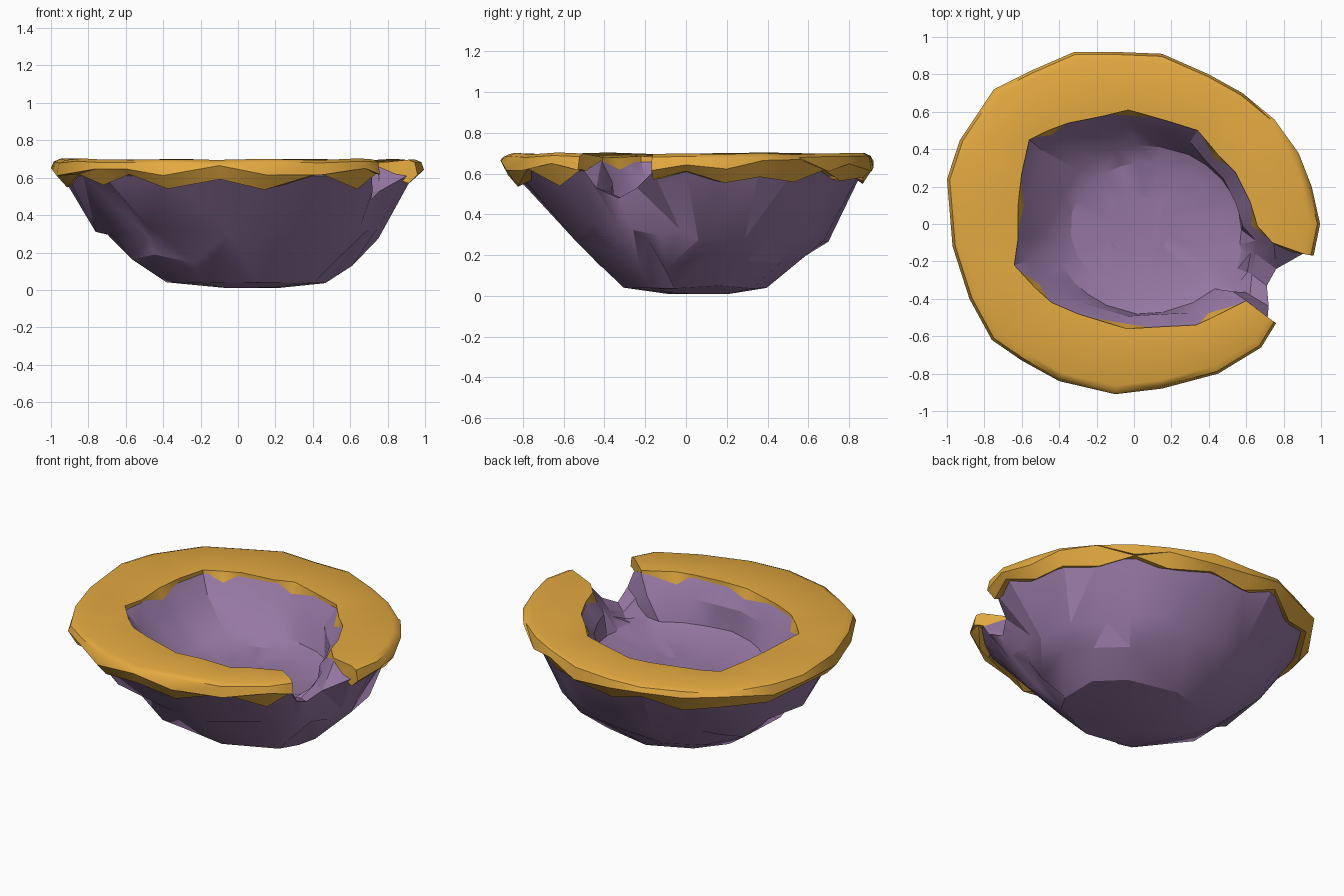
import bpy, bmesh, math, random

if "Cube" in bpy.data.objects:
    bpy.data.objects.remove(bpy.data.objects["Cube"])
random.seed(4)


def material(name, rgb):
    m = bpy.data.materials.new(name)
    m.diffuse_color = (*rgb, 1)
    m.use_nodes = True
    m.node_tree.nodes["Principled BSDF"].inputs["Base Color"].default_value = m.diffuse_color
    return m


purple = material("purple_rock", (0.305, 0.185, 0.366))
gold = material("golden_rim", (0.77, 0.40, 0.052))

# Rim stations, counter-clockwise: outer x, y, inner x, y
RIM = [
    (.96, -.17, .74, -.10), (.995, 0, .66, -.01), (.95, .2, .62, .12), (.88, .38, .54, .28),
    (.75, .56, .45, .37), (.58, .70, .34, .50), (.4, .80, .18, .55), (.15, .91, -.03, .61),
    (-.1, .92, -.15, .58), (-.32, .92, -.35, .54), (-.55, .82, -.46, .50), (-.75, .72, -.56, .45),
    (-.93, .45, -.60, .27), (-1, .24, -.62, .10), (-.97, -.12, -.62, -.08), (-.88, -.4, -.64, -.22),
    (-.76, -.62, -.53, -.34), (-.6, -.73, -.44, -.42), (-.4, -.84, -.30, -.48), (-.1, -.91, -.04, -.56),
    (.15, -.88, .13, -.55), (.45, -.8, .33, -.54), (.68, -.66, .42, -.50), (.76, -.53, .60, -.41)]
# Broken gap in the rim: same, then height
GAP = [(.72, -.44, .62, -.38, .53), (.71, -.33, .63, -.27, .48), (.76, -.24, .65, -.16, .53)]
n = len(RIM)
stations = RIM + GAP
angles = [math.atan2(s[1], s[0]) for s in stations]


def loft(name, rings, mat, smooth):
    """Skin a list of vertex rings and cap both ends."""
    bm = bmesh.new()
    vs = [[bm.verts.new(p) for p in ring] for ring in rings]
    m = len(rings[0])
    for a, b in zip(vs, vs[1:]):
        for i in range(m):
            j = (i + 1) % m
            bm.faces.new((a[i], a[j], b[j], b[i]))
    for end in (vs[0], vs[-1]):
        bm.faces.new(end)
    bmesh.ops.recalc_face_normals(bm, faces=bm.faces)
    bmesh.ops.triangulate(bm, faces=bm.faces)
    me = bpy.data.meshes.new(name)
    bm.to_mesh(me)
    bm.free()
    me.materials.append(mat)
    ob = bpy.data.objects.new(name, me)
    bpy.context.collection.objects.link(ob)
    bpy.ops.object.select_all(action='DESELECT')
    ob.select_set(True)
    bpy.context.view_layer.objects.active = ob
    bpy.ops.object.shade_smooth_by_angle(angle=math.radians(smooth))
    return ob


def oval(z, x0, x1, y0, y1, jit, jz):
    """Jittered elliptical ring inside the given x and y limits."""
    cx, cy, rx, ry = (x0 + x1) / 2, (y0 + y1) / 2, (x1 - x0) / 2, (y1 - y0) / 2
    ring = []
    for a in angles:
        k = 1 + random.uniform(-jit, jit)
        ring.append((cx + rx * k * math.cos(a), cy + ry * k * math.sin(a),
                     z + random.uniform(-jz, jz)))
    return ring


def wall(outer, scale, z, gap_scale, dz):
    """Ring following the rim outline, dropping down at the gap."""
    o = 0 if outer else 2
    return [(s[o] * scale, s[o + 1] * scale, z) if i < n else
            (s[o] * gap_scale, s[o + 1] * gap_scale, s[4] + dz) for i, s in enumerate(stations)]


# Rock bowl: outside from the base upwards, over the rim, down to the floor
outside = [
    oval(.016, -.12, .22, -.15, .24, .04, .008),
    oval(.043, -.38, .47, -.31, .40, .03, .01),
    oval(.17, -.58, .63, -.47, .57, .035, .03),
    oval(.29, -.69, .74, -.54, .69, .025, .025),
    oval(.345, -.79, .77, -.64, .74, .025, .03)]
# Chipped hollows in the outer wall: station, ring, inward scale
for st, r, k in ((4, 3, .92), (4, 4, .90), (16, 3, .93), (16, 4, .91), (19, 3, 1.05), (22, 3, 1.04)):
    x, y, z = outside[r][st]
    outside[r][st] = (x * k, y * k, z)
floor_edge = oval(.42, -.43, .57, -.48, .42, .01, .005)
for i in range(n - 1, len(stations)):
    s = stations[i]
    floor_edge[i] = (s[2] * .88, s[3] * .88, .425)
inside = [
    wall(True, .94, .61, 1, 0),
    wall(False, 1.01, .665, 1, -.02),
    wall(False, .88, .56, .96, -.05),
    floor_edge,
    oval(.375, -.34, .46, -.38, .33, .01, .004),
    oval(.36, -.15, .2, -.18, .15, .02, .003)]
rock = loft("rock_bowl", outside + inside, purple, 22)
# Merge small outside facets into larger chipped planes
chips = rock.vertex_groups.new(name="chips")
chips.add(list(range(len(stations) * len(outside))), 1, 'REPLACE')
dec = rock.modifiers.new("chipped_facets", 'DECIMATE')
dec.ratio = .72
dec.vertex_group = "chips"
rock.modifiers.move(len(rock.modifiers) - 1, 0)

# Golden rim: C-shaped slab with ragged lower edges
sections = []
for i, (ox, oy, ix, iy) in enumerate(RIM):
    zl = random.uniform(.53, .57) if i % 2 == 0 else random.uniform(.58, .625)
    k = .97 - (.62 - zl) * .4
    zt = .698 + random.uniform(-.006, .006)
    ki, zi = (.95, .615) if i % 3 == 1 else (1.0, .65)
    sections.append([
        (ix * ki, iy * ki, zi),
        (ix, iy, zt - .018),
        (ox * .95, oy * .95, zt),
        (ox * .985, oy * .985, zt - .015),
        (ox, oy, .64 + random.uniform(-.03, .03)),
        (ox * k, oy * k, zl),
        (ox * .86, oy * .86, .60)])
loft("golden_rim", sections, gold, 35)
